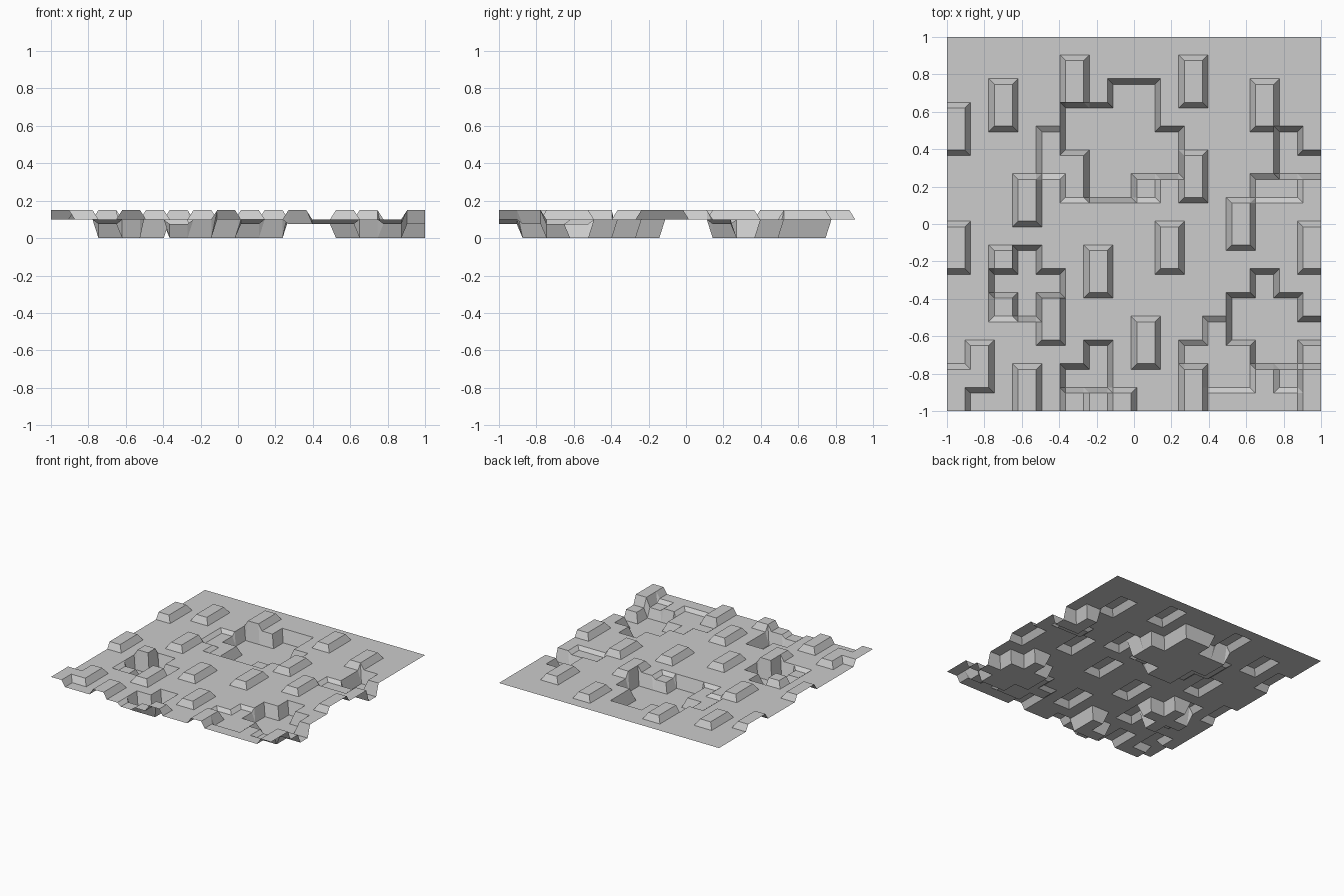
import bpy, bmesh

if "Cube" in bpy.data.objects:
    bpy.data.objects.remove(bpy.data.objects["Cube"])

# Terrain plan, back row first: # mound, . plain, - shallow, o deep hollow
PLAN = [
    "................",
    ".....#....#.....",
    "..#..#.oo.#..#..",
    "#.#..oooo....#..",
    "#...-ooooo....o.",
    "....--oooo#...oo",
    "...#.-oo-.#..--.",
    "...#........#...",
    "#........#..#..#",
    "#.#o..#..#.....#",
    "..ooo.#......o..",
    "..-o#.......ooo.",
    "....#...#..-oooo",
    ".#....o.#.---oo-",
    "##.#.oo...#--.-#",
    "#..#.-.#..#....#",
]
HEIGHT = {"#": 0.15, ".": 0.10, "-": 0.075, "o": 0.0}
N = len(PLAN)
U = 2.0 / (4 * N - 1)          # each tile is 3 units flat, then 1 unit of slope


def coord(i):
    return -1 + (4 * (i // 2) + 3 * (i % 2)) * U


# Vertices: two per tile in each direction, at the tile's height
bm = bmesh.new()
grid = [[bm.verts.new((coord(i), coord(j), HEIGHT[PLAN[N - 1 - j // 2][i // 2]]))
         for i in range(2 * N)] for j in range(2 * N)]

# Tile tops and slopes; corner patches are folded along the hip or valley
for j in range(2 * N - 1):
    for i in range(2 * N - 1):
        a, b = grid[j][i], grid[j][i + 1]
        c, d = grid[j + 1][i + 1], grid[j + 1][i]
        if i % 2 and j % 2 and len({v.co.z for v in (a, b, c, d)}) > 1:
            if abs(b.co.z - d.co.z) < 1e-6:
                bm.faces.new((a, b, c))
                bm.faces.new((a, c, d))
            else:
                bm.faces.new((a, b, d))
                bm.faces.new((b, c, d))
        else:
            bm.faces.new((a, b, c, d))

mesh = bpy.data.meshes.new("terrain")
bm.to_mesh(mesh)
bm.free()

# Single stone grey
grey = bpy.data.materials.new("stone grey")
grey.diffuse_color = (0.604, 0.604, 0.604, 1)
grey.use_nodes = True
grey.node_tree.nodes["Principled BSDF"].inputs["Base Color"].default_value = grey.diffuse_color
mesh.materials.append(grey)
terrain = bpy.data.objects.new("terrain", mesh)
bpy.context.collection.objects.link(terrain)
